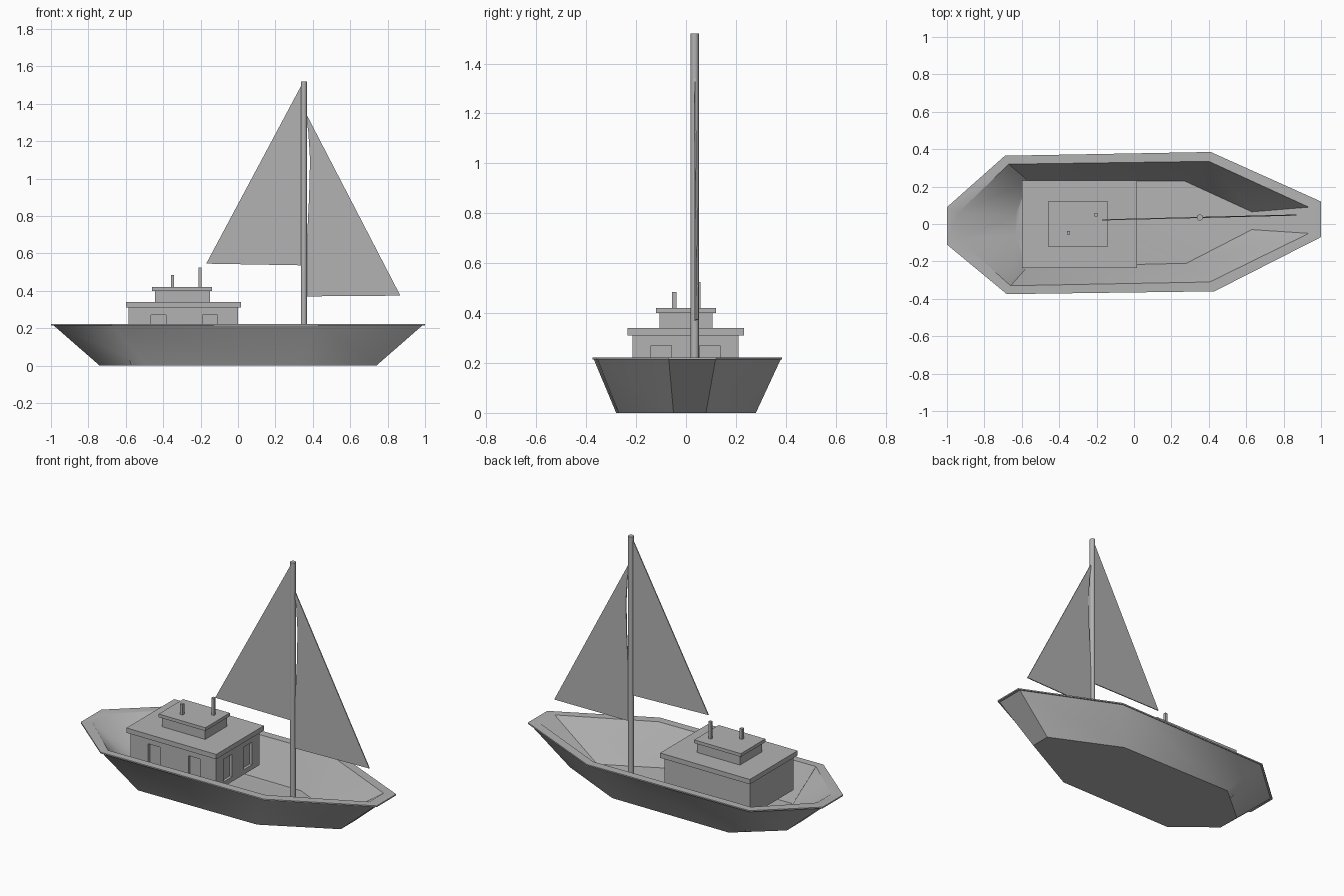
import bpy, bmesh, math
from mathutils import Vector

if "Cube" in bpy.data.objects:
    bpy.data.objects.remove(bpy.data.objects["Cube"], do_unlink=True)

grey = bpy.data.materials.new("plain_grey")
grey.use_nodes = True
GREY = (0.45, 0.45, 0.45, 1)
grey.diffuse_color = GREY
grey.node_tree.nodes["Principled BSDF"].inputs["Base Color"].default_value = GREY


def finish(name, bm):
    bmesh.ops.recalc_face_normals(bm, faces=bm.faces)
    mesh = bpy.data.meshes.new(name)
    bm.to_mesh(mesh)
    bm.free()
    mesh.materials.append(grey)
    obj = bpy.data.objects.new(name, mesh)
    bpy.context.collection.objects.link(obj)
    return obj


def activate(obj):
    bpy.ops.object.select_all(action='DESELECT')
    obj.select_set(True)
    bpy.context.view_layer.objects.active = obj


def box(name, x, y, z):
    """Box from (min, max) pairs."""
    bm = bmesh.new()
    bmesh.ops.create_cube(bm, size=1)
    for v in bm.verts:
        v.co = [(a + b) / 2 + c * (b - a) for (a, b), c in zip((x, y, z), v.co)]
    return finish(name, bm)


def loft(name, rings):
    """Skin a list of equal-length rings and cap both ends."""
    bm = bmesh.new()
    loops = [[bm.verts.new(p) for p in ring] for ring in rings]
    for a, b in zip(loops, loops[1:]):
        for i in range(len(a)):
            j = (i + 1) % len(a)
            bm.faces.new((a[i], a[j], b[j], b[i]))
    bm.faces.new(loops[0][::-1])
    bm.faces.new(loops[-1])
    return finish(name, bm)


def ring(points, z, scale=1.0):
    return [(x * scale, y * scale, z) for x, y in points]


# Hull: outer keel, lip, inner rim and floor outlines
keel = [(-.74, .07), (-.49, .28), (.31, .28), (.74, .08),
        (.74, -.05), (.32, -.27), (-.49, -.28), (-.74, -.08)]
lip = [(-1, .09), (-.69, .365), (.41, .385), (1, .12),
       (1, -.07), (.43, -.36), (-.68, -.375), (-1, -.11)]
rim = [(-.94, .06), (-.67, .32), (.40, .335), (.935, .09),
       (.935, -.05), (.405, -.31), (-.66, -.33), (-.94, -.08)]
floor = [(-.635, .04), (-.565, .23), (.27, .23), (.63, .065),
         (.63, -.03), (.28, -.21), (-.57, -.23), (-.635, -.06)]
hull = loft("hull", [ring(keel, 0), ring(lip, .214, .985), ring(lip, .214),
                     ring(lip, .222), ring(rim, .222), ring(floor, .006)])
activate(hull)
bpy.ops.object.shade_smooth_by_angle(angle=math.radians(40))

# Cabin with recessed windows on the front wall and bow-side wall
cabin = box("cabin", (-.585, 0), (-.215, .21), (.1, .312))
openings = [((x, x + .08), (-.3, -.198)) for x in (-.465, -.19)]
openings += [((-.017, .1), (y, y + .082)) for y in (-.14, .055)]
for x, y in openings:
    cutter = box("window_cutter", x, y, (.13, .27))
    cutter.hide_render = True
    activate(cabin)
    cut = cabin.modifiers.new("window", 'BOOLEAN')
    cut.operation = 'DIFFERENCE'
    cut.solver = 'EXACT'
    cut.object = cutter
    bpy.ops.object.modifier_apply(modifier=cut.name)
    bpy.data.objects.remove(cutter, do_unlink=True)

# Roofs and the smaller upper deckhouse
box("cabin_roof", (-.6, .015), (-.235, .232), (.31, .34))
box("upper_house", (-.445, -.15), (-.107, .107), (.338, .402))
box("upper_roof", (-.46, -.14), (-.12, .12), (.4, .42))

# Two chimney pipes
for name, x, y, top in (("front_pipe", -.35, -.047, .485),
                        ("back_pipe", -.203, .05, .525)):
    box(name, (x - .009, x + .009), (y - .009, y + .009), (.415, top))

# Mast
MAST = Vector((.352, .035))
circle = [(MAST.x + .0165 * math.cos(t * math.tau / 16),
           MAST.y + .0165 * math.sin(t * math.tau / 16)) for t in range(16)]
mast = loft("mast", [ring(circle, .004), ring(circle, 1.52)])
activate(mast)
bpy.ops.object.shade_smooth_by_angle(angle=math.radians(40))


def sail(name, outline):
    """Thin sail that swings slightly off the centreline with x."""
    sides = [[(x, MAST.y + (x - MAST.x) * .025 + t, z) for x, z in outline]
             for t in (-.003, .003)]
    return loft(name, sides)


sail("main_sail", [(.345, 1.51), (-.17, .545), (.345, .536)])
sail("fore_sail", [(.36, 1.355), (.868, .374), (.358, .37), (.37, .7),
                   (.38, .9), (.385, 1.1), (.376, 1.25)])
